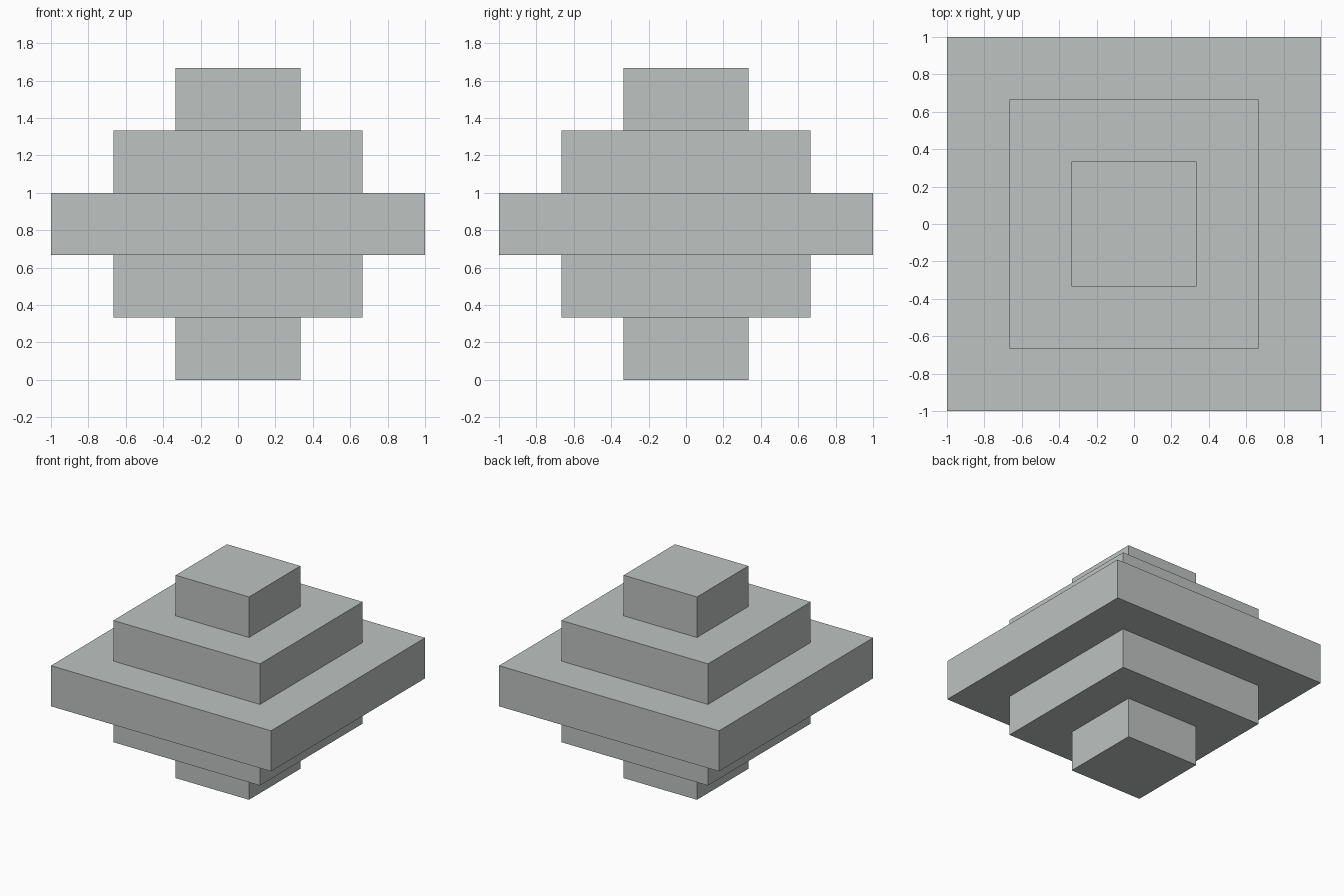
import bpy

if "Cube" in bpy.data.objects:
    bpy.data.objects.remove(bpy.data.objects["Cube"])

STEP = 1 / 3  # height of each tier and width of each ledge

grey = bpy.data.materials.new("light_grey")
grey.diffuse_color = (0.51, 0.54, 0.53, 1)
grey.use_nodes = True
grey.node_tree.nodes["Principled BSDF"].inputs["Base Color"].default_value = grey.diffuse_color


def tier(name, level, half_width):
    """Square slab stacked at the given level."""
    bpy.ops.mesh.primitive_cube_add(size=1, location=(0, 0, (level + 0.5) * STEP))
    slab = bpy.context.object
    slab.name = name
    slab.scale = (2 * half_width, 2 * half_width, STEP)
    bpy.ops.object.transform_apply(location=False, rotation=False, scale=True)
    slab.data.materials.append(grey)


# Five tiers, widening to the middle and narrowing again
names = ["bottom_tier", "lower_tier", "middle_tier", "upper_tier", "top_tier"]
for level, name in enumerate(names):
    tier(name, level, (3 - abs(level - 2)) * STEP)
